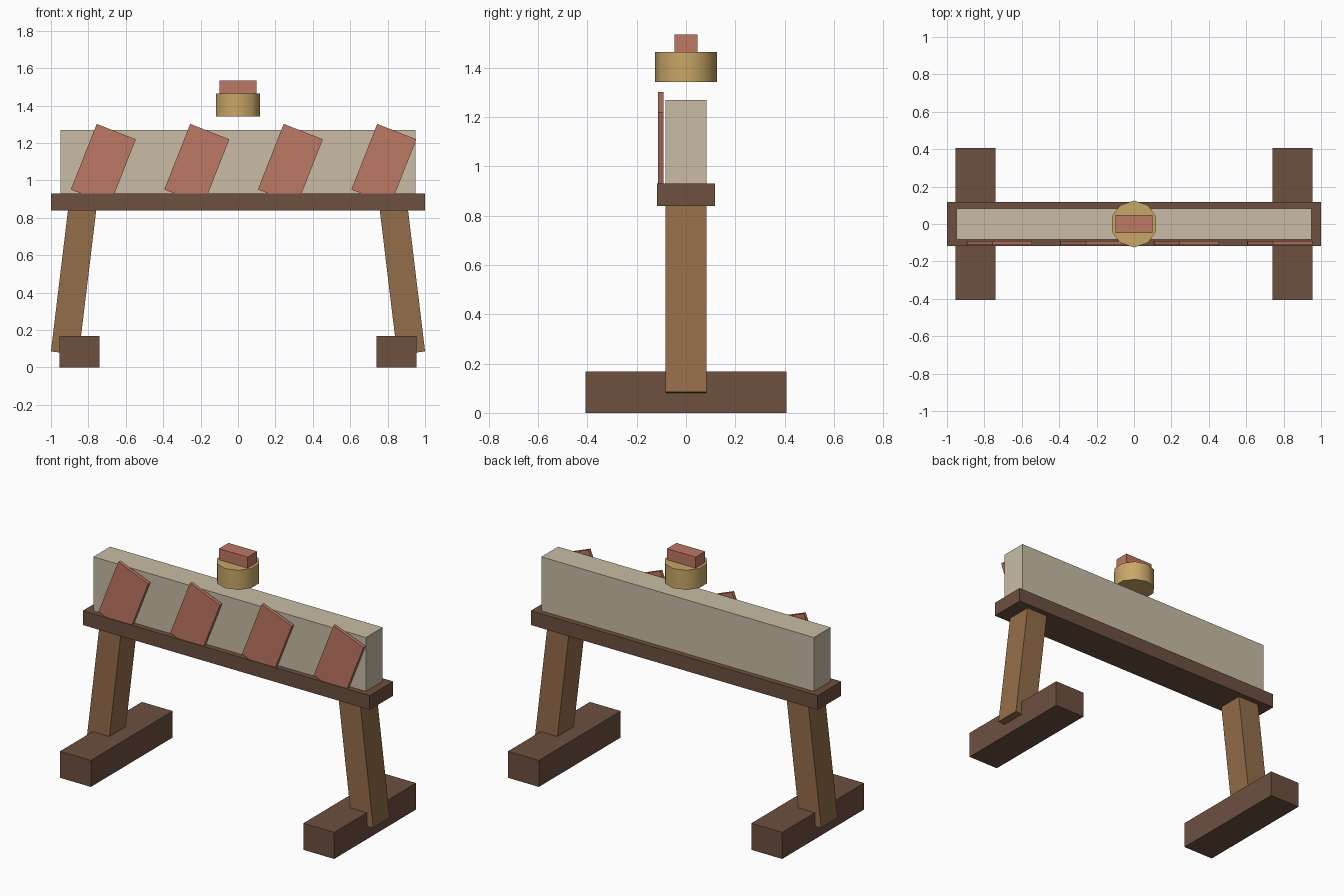
import bpy
import math

cube = bpy.data.objects.get("Cube")
if cube:
    bpy.data.objects.remove(cube, do_unlink=True)


def material(name, rgb):
    """Flat material from an 8-bit sRGB colour."""
    linear = [((c / 255 + 0.055) / 1.055) ** 2.4 for c in rgb] + [1.0]
    mat = bpy.data.materials.new(name)
    mat.use_nodes = True
    mat.diffuse_color = linear
    bsdf = mat.node_tree.nodes["Principled BSDF"]
    bsdf.inputs["Base Color"].default_value = linear
    bsdf.inputs["Roughness"].default_value = 0.8
    return mat


dark_wood = material("dark wood", (109, 80, 64))
mid_wood = material("mid wood", (149, 109, 74))
pale_board = material("pale board", (200, 188, 165))
brass = material("brass", (201, 167, 103))
brick_red = material("brick red", (190, 120, 99))


def box(name, center, size, mat, tilt=0.0):
    """Box with full dimensions, tilted about the y axis."""
    bpy.ops.mesh.primitive_cube_add(size=1, location=center)
    ob = bpy.context.object
    ob.name = name
    ob.scale = size
    bpy.ops.object.transform_apply(location=False, rotation=False, scale=True)
    ob.rotation_euler.y = tilt
    ob.data.materials.append(mat)
    return ob


# Feet and leaning legs, mirrored left and right
for side, s in (("right", -1), ("left", 1)):
    box(f"{side}_foot", (s * 0.848, 0, 0.0835), (0.215, 0.815, 0.167), dark_wood)
    box(f"{side}_leg", (s * 0.856, 0, 0.654), (0.15, 0.165, 1.164), mid_wood,
        tilt=-s * 0.12)

# Crossbeam and upright board
box("crossbeam", (0, 0, 0.885), (2.0, 0.234, 0.09), dark_wood)
box("board", (0, 0, 1.1), (1.9, 0.167, 0.34), pale_board)

# Slanted stripes standing just off the front of the board
for i in range(4):
    box(f"stripe_{i + 1}", (-0.72 + 0.5 * i, -0.1025, 1.085),
        (0.225, 0.021, 0.377), brick_red, tilt=math.radians(21.5))

# Lamp above the board
bpy.ops.mesh.primitive_cylinder_add(vertices=10, radius=0.125, depth=0.123,
                                    location=(0, 0, 1.4035))
lamp = bpy.context.object
lamp.name = "lamp_drum"
lamp.data.materials.append(brass)
bpy.ops.object.shade_smooth_by_angle(angle=math.radians(40))

box("lamp_cap", (0, 0, 1.495), (0.2, 0.094, 0.08), brick_red)
